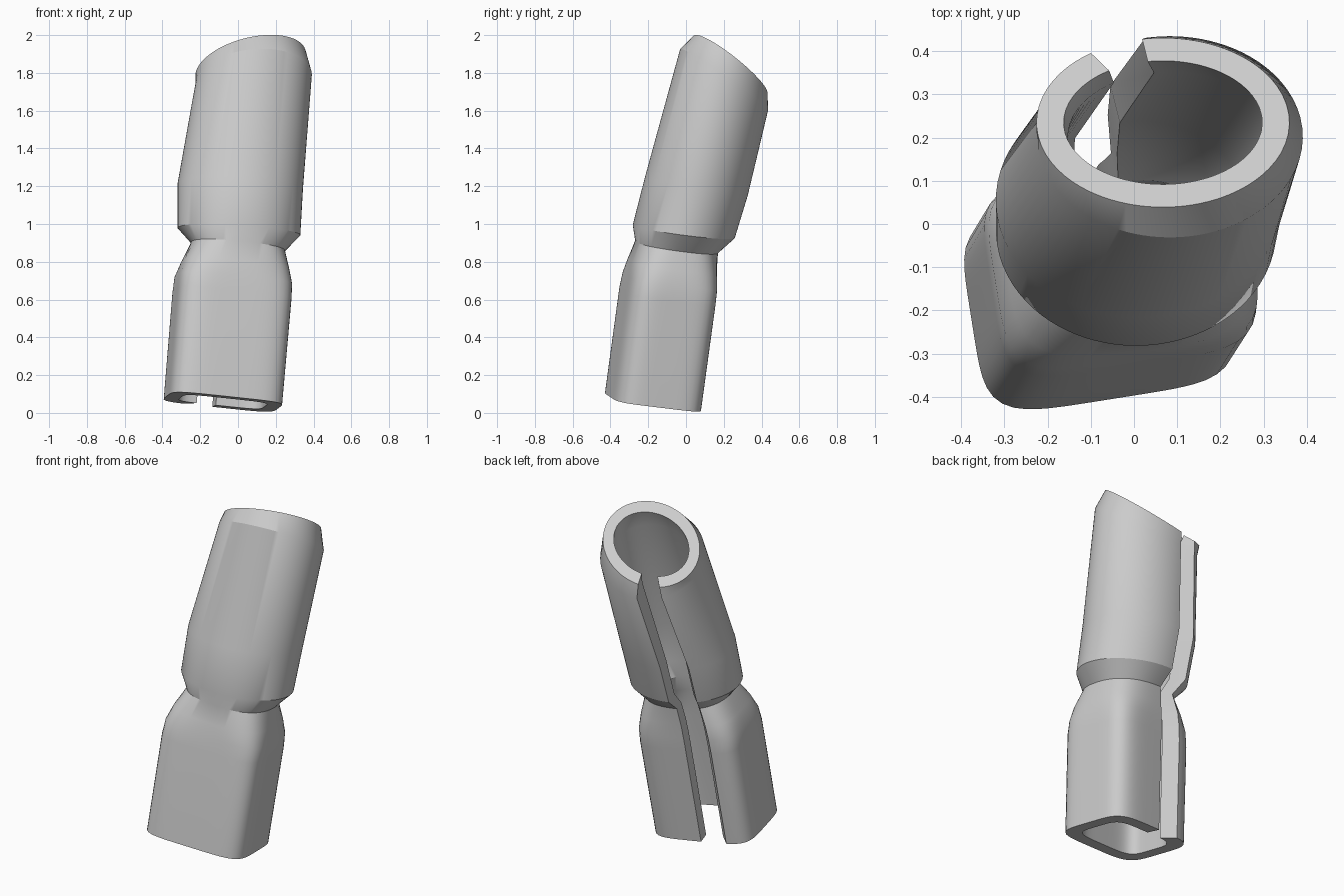
import bpy, bmesh, math

if "Cube" in bpy.data.objects:
    bpy.data.objects.remove(bpy.data.objects["Cube"])

grey = bpy.data.materials.new("light grey")
grey.diffuse_color = (0.6, 0.6, 0.6, 1)
grey.use_nodes = True
grey.node_tree.nodes["Principled BSDF"].inputs["Base Color"].default_value = grey.diffuse_color

SEG = 72
SLOT_START, SLOT_END = math.radians(104), math.radians(136)   # gap along the back


def radius(t, a, b, n, rot):
    """Polar radius of a rotated superellipse."""
    c, s = abs(math.cos(t - rot)) / a, abs(math.sin(t - rot)) / b
    return (c ** n + s ** n) ** (-1 / n)


# Sections: centre x, y, z, half sizes, inner half sizes, squareness, turn, plane tilt in x, y
R = math.radians(9)
sections = [
    (-0.080, -0.175, 0.058, 0.300, 0.232, 0.225, 0.155, 5.0, R, -0.085, -0.135),  # square foot
    (-0.032, -0.098, 0.620, 0.302, 0.232, 0.225, 0.155, 5.0, R, -0.085, -0.135),
    (-0.025, -0.085, 0.700, 0.300, 0.230, 0.222, 0.153, 4.5, R, -0.085, -0.135),
    (-0.015, -0.072, 0.780, 0.280, 0.225, 0.205, 0.150, 3.6, R * .8, -0.085, -0.135),
    (0.000, -0.050, 0.880, 0.248, 0.218, 0.180, 0.150, 2.4, R * .5, -0.09, -0.14),  # neck
    (0.005, -0.012, 0.960, 0.325, 0.270, 0.235, 0.180, 2.0, 0, -0.06, -0.13),  # collar
    (0.012, 0.055, 1.200, 0.332, 0.272, 0.240, 0.183, 2.0, 0, -0.04, -0.18),
    (0.083, 0.202, 1.765, 0.308, 0.233, 0.236, 0.150, 2.0, 0, 0.08, -0.69),  # chamfer
    (0.067, 0.235, 1.843, 0.293, 0.196, 0.230, 0.143, 2.0, 0, 0.20, -0.75),  # slanted rim
]

bm = bmesh.new()
angles = [SLOT_END + (2 * math.pi - SLOT_END + SLOT_START) * i / SEG
          for i in range(SEG + 1)]
loops = []
for cx, cy, cz, a, b, ia, ib, n, rot, p, q in sections:
    def ring(ra, rb):
        out = []
        for t in angles:
            r = radius(t, ra, rb, n, rot)
            dx, dy = r * math.cos(t), r * math.sin(t)
            out.append(bm.verts.new((cx + dx, cy + dy, cz + p * dx + q * dy)))
        return out
    # Closed C shaped loop: outside one way, inside back
    loops.append(ring(a, b) + ring(ia, ib)[::-1])

# Walls, including both sides of the slot
count = len(loops[0])
for lo, hi in zip(loops, loops[1:]):
    for i in range(count):
        j = (i + 1) % count
        bm.faces.new((lo[i], lo[j], hi[j], hi[i]))

# Flat foot and rim
for loop in (loops[0], loops[-1]):
    for i in range(SEG):
        bm.faces.new((loop[i], loop[i + 1], loop[count - 2 - i], loop[count - 1 - i]))
bmesh.ops.recalc_face_normals(bm, faces=bm.faces)

mesh = bpy.data.meshes.new("split_sleeve")
bm.to_mesh(mesh)
bm.free()
mesh.materials.append(grey)
sleeve = bpy.data.objects.new("split_sleeve", mesh)
bpy.context.collection.objects.link(sleeve)
bpy.context.view_layer.objects.active = sleeve
sleeve.select_set(True)
bpy.ops.object.shade_smooth_by_angle(angle=math.radians(28))
